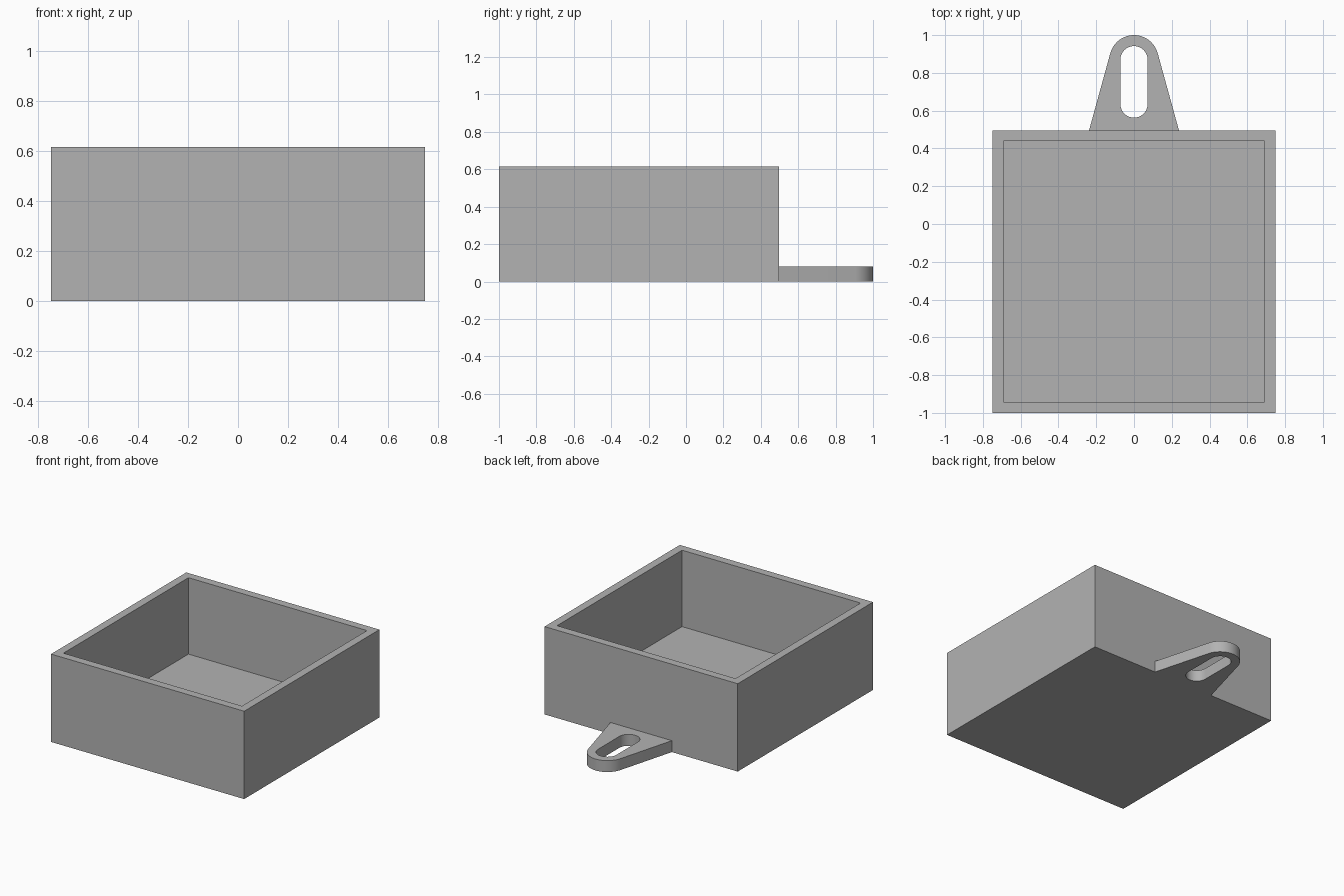
import bpy, bmesh
from math import sin, cos, pi, radians, tan

cube = bpy.data.objects.get("Cube")
if cube:
    bpy.data.objects.remove(cube, do_unlink=True)

HALF = 0.748       # half width of the tray
BACK = 0.496       # y of the rear wall
HEIGHT = 0.615
WALL = 0.08        # wall, floor and tab thickness

grey = bpy.data.materials.new("plain_grey")
grey.use_nodes = True
colour = (0.45, 0.45, 0.45, 1)
grey.diffuse_color = colour
grey.node_tree.nodes["Principled BSDF"].inputs["Base Color"].default_value = colour


def add_object(name, data):
    obj = bpy.data.objects.new(name, data)
    bpy.context.collection.objects.link(obj)
    data.materials.append(grey)
    return obj


# Open tray: a block whose top is inset and pushed down to the floor
bm = bmesh.new()
bmesh.ops.create_cube(bm, size=1)
bmesh.ops.scale(bm, vec=(2 * HALF, BACK + 1, HEIGHT), verts=bm.verts)
bmesh.ops.translate(bm, vec=(0, (BACK - 1) / 2, HEIGHT / 2), verts=bm.verts)
top = max(bm.faces, key=lambda f: f.calc_center_median().z)
bmesh.ops.inset_region(bm, faces=[top], thickness=WALL)
inner = bmesh.ops.extrude_discrete_faces(bm, faces=[top])["faces"][0]
bmesh.ops.translate(bm, vec=(0, 0, WALL - HEIGHT), verts=inner.verts)
bmesh.ops.recalc_face_normals(bm, faces=bm.faces)
tray_mesh = bpy.data.meshes.new("tray")
bm.to_mesh(tray_mesh)
bm.free()
add_object("tray", tray_mesh)


# Hanging tab: tapered outline with a rounded end and a concentric slot
def arc(cy, radius, start, end, steps=24):
    angles = [start + (end - start) * i / steps for i in range(steps + 1)]
    return [(radius * cos(a), cy + radius * sin(a)) for a in angles]


END_RADIUS, SLOT_RADIUS = 0.13, 0.072
tip = 1 - END_RADIUS
taper = radians(15.4)
rounded = arc(tip, END_RADIUS, taper, pi - taper)
base = rounded[0][0] + (rounded[0][1] - BACK) * tan(taper)
outline = [(base, BACK)] + rounded + [(-base, BACK)]
slot = arc(tip, SLOT_RADIUS, 0, pi) + arc(0.635, SLOT_RADIUS, pi, 2 * pi)

curve = bpy.data.curves.new("tab_profile", "CURVE")
curve.dimensions = "2D"
curve.fill_mode = "BOTH"
curve.extrude = WALL / 2
for points in (outline, slot):
    spline = curve.splines.new("POLY")
    spline.points.add(len(points) - 1)
    for point, (x, y) in zip(spline.points, points):
        point.co = (x, y, 0, 1)
    spline.use_cyclic_u = True
tab = add_object("hanging_tab", curve)
tab.location.z = WALL / 2

# Turn the tab into a clean mesh with smooth rounded walls
bpy.ops.object.select_all(action="DESELECT")
tab.select_set(True)
bpy.context.view_layer.objects.active = tab
bpy.ops.object.convert(target="MESH")
bm = bmesh.new()
bm.from_mesh(tab.data)
bmesh.ops.remove_doubles(bm, verts=bm.verts, dist=0.0001)
bmesh.ops.recalc_face_normals(bm, faces=bm.faces)
bm.to_mesh(tab.data)
bm.free()
bpy.ops.object.shade_smooth_by_angle(angle=radians(30))
